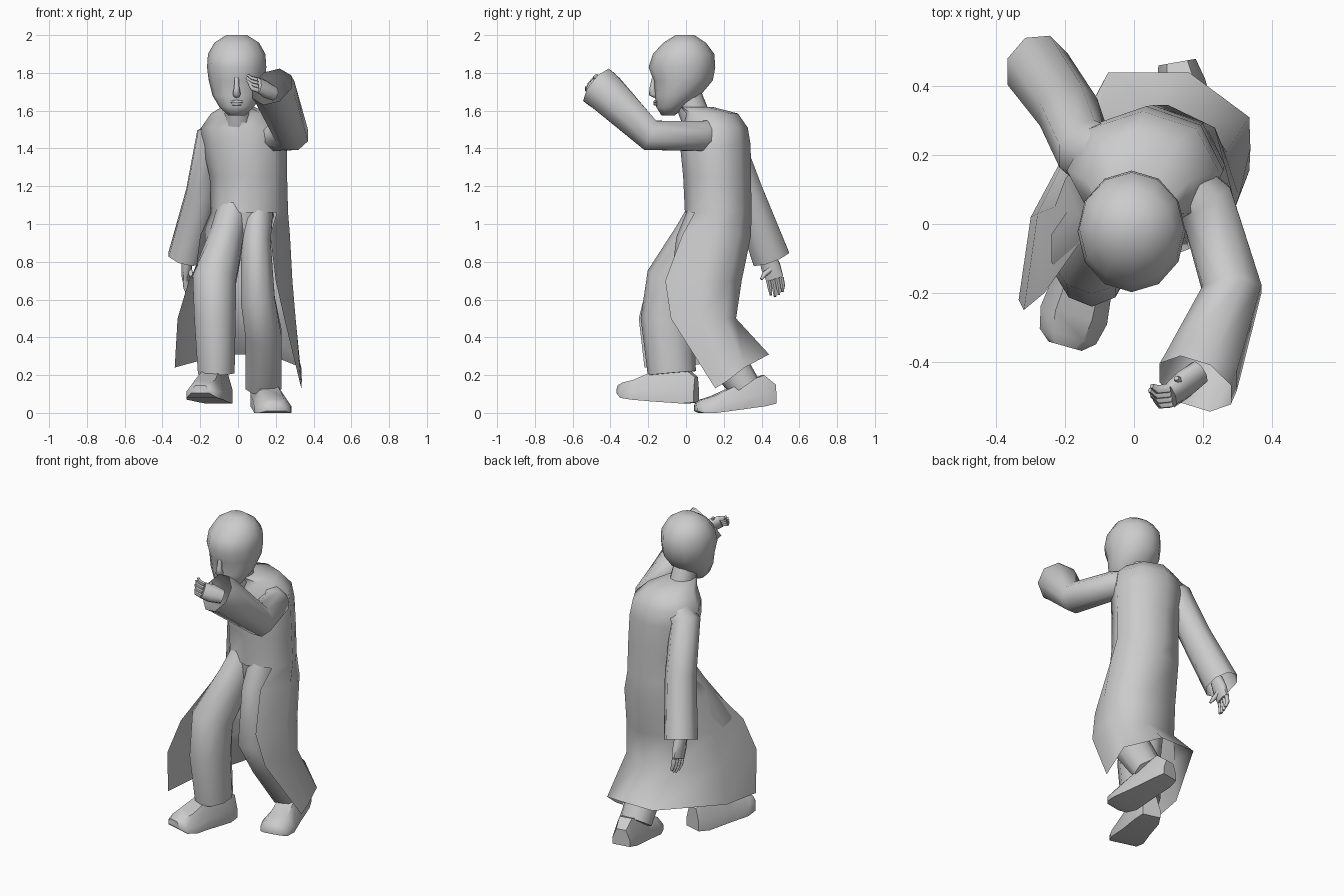
import bpy, bmesh, math
from mathutils import Vector as V

if "Cube" in bpy.data.objects:
    bpy.data.objects.remove(bpy.data.objects["Cube"])


def finish(name, bm, angle=45):
    """Turn a bmesh into a named, smooth-shaded object."""
    bmesh.ops.remove_doubles(bm, verts=bm.verts, dist=.0005)
    bmesh.ops.recalc_face_normals(bm, faces=bm.faces)
    me = bpy.data.meshes.new(name)
    bm.to_mesh(me)
    bm.free()
    ob = bpy.data.objects.new(name, me)
    bpy.context.collection.objects.link(ob)
    bpy.ops.object.select_all(action='DESELECT')
    bpy.context.view_layer.objects.active = ob
    ob.select_set(True)
    bpy.ops.object.shade_smooth_by_angle(angle=math.radians(angle))
    return ob


def loft(bm, rings, closed=True, caps=(True, True)):
    """Skin a list of point rings."""
    rows = [[bm.verts.new(p) for p in r] for r in rings]
    n = len(rows[0])
    for a, b in zip(rows, rows[1:]):
        for i in range(n if closed else n - 1):
            j = (i + 1) % n
            bm.faces.new((a[i], a[j], b[j], b[i]))
    if caps[0]:
        bm.faces.new(rows[0])
    if caps[1]:
        bm.faces.new(rows[-1])


def tube(bm, stations, n=8, ref=(1, 0, 0), caps=(True, True)):
    """Tube through (centre, (radius_u, radius_v)) stations."""
    pts = [V(s[0]) for s in stations]
    rings = []
    for i, (p, (_, (ru, rv))) in enumerate(zip(pts, stations)):
        d0 = (p - pts[max(i - 1, 0)]).normalized()
        d1 = (pts[min(i + 1, len(pts) - 1)] - p).normalized()
        t = (d0 + d1).normalized()
        u = (V(ref) - t * V(ref).dot(t)).normalized()
        w = t.cross(u)
        ang = [2 * math.pi * (k + .5) / n for k in range(n)]
        rings.append([p + u * ru * math.cos(a) + w * rv * math.sin(a) for a in ang])
    loft(bm, rings, caps=caps)


def ellipse(cx, cy, z, rx, ry, n=12):
    return [(cx + rx * math.sin(2 * math.pi * k / n),
             cy - ry * math.cos(2 * math.pi * k / n), z) for k in range(n)]


# head: rings given as z, front y, back y, half width
bm = bmesh.new()
head = [(1.575, -.13, -.06, .045), (1.62, -.158, .0, .092), (1.68, -.165, .075, .128),
        (1.76, -.172, .142, .148), (1.83, -.198, .155, .157), (1.90, -.175, .15, .152),
        (1.96, -.12, .105, .118), (2.0, -.055, .045, .055)]
loft(bm, [ellipse(-.007, (f + b) / 2, z, w, (b - f) / 2) for z, f, b, w in head])
finish("head", bm, 60)

# nose and lips
bm = bmesh.new()
tube(bm, [((-.007, -.17, 1.775), (.012, .01)), ((-.007, -.177, 1.72), (.016, .016)),
          ((-.007, -.176, 1.69), (.024, .022)), ((-.007, -.16, 1.675), (.015, .01))], 6)
finish("nose", bm, 70)
bm = bmesh.new()
for z, w in ((1.647, .03), (1.635, .025)):
    tube(bm, [((-.007 + s * w, -.152 - .013 * (s == 0), z), (.008, .006 + .003 * (s == 0)))
              for s in (-1, 0, 1)], 6, ref=(0, 1, 0))
finish("lips", bm, 70)

# neck
bm = bmesh.new()
tube(bm, [((0, .06, 1.54), (.075, .08)), ((-.005, 0, 1.7), (.07, .075))], 10)
finish("neck", bm)

# coat: closed eight-sided body ...
bm = bmesh.new()
torso = [(.06, .17, 1.06, .205, .176), (.055, .165, 1.25, .205, .18), (.035, .155, 1.42, .225, .187),
         (.025, .155, 1.51, .22, .172), (.012, .13, 1.585, .155, .145), (0, .045, 1.62, .085, .095)]
loft(bm, [ellipse(*t, n=8) for t in torso], caps=(False, True))
# ... and a skirt open at the front, from right front edge round the back to left
skirt = [
    (.94, [(-.14, -.03), (-.2, .13), (-.08, .3), (.1, .345), (.235, .28), (.275, .13), (.17, -.02)]),
    (.70, [(-.26, -.2), (-.23, .05), (-.09, .26), (.13, .295), (.255, .23), (.288, .08), (.2, -.11)]),
    (.50, [(-.32, -.25), (-.28, .03), (-.09, .25), (.13, .265), (.27, .21), (.305, .08), (.245, -.08)]),
]
rows = [ellipse(*torso[0], n=8)[:0:-1]] + [[(x, y, z) for x, y in r] for z, r in skirt]
rows.append([(-.335, -.22, .24), (-.3, .02, .25), (-.075, .44, .31), (.16, .44, .31),
             (.335, .31, .24), (.338, .22, .17), (.335, .155, .13)])
loft(bm, rows, closed=False, caps=(False, False))
finish("coat", bm, 60)

# sleeves, open at the cuff
sleeves = {
    "left_sleeve": [((.06, .18, 1.48), (.09, .08)), ((.21, .06, 1.465), (.09, .085)),
                    ((.285, -.19, 1.47), (.092, .09)), ((.195, -.43, 1.70), (.118, .115)),
                    ((.178, -.464, 1.727), (.12, .118))],
    "right_sleeve": [((-.03, .17, 1.51), (.08, .09)), ((-.145, .215, 1.44), (.09, .095)),
                     ((-.19, .325, 1.16), (.092, .093)), ((-.28, .45, .82), (.097, .108))],
}
for name, st in sleeves.items():
    bm = bmesh.new()
    tube(bm, st, 8, caps=(True, False))
    finish(name, bm, 65)

# trouser seat and legs
legs = {
    "trouser_seat": [((.04, .15, 1.06), (.16, .15)), ((.025, .12, .91), (.06, .1))],
    "right_leg": [((-.02, .14, 1.08), (.09, .12)), ((-.06, .06, .93), (.095, .125)),
                  ((-.125, -.075, .71), (.122, .135)), ((-.122, -.1, .5), (.115, .14)),
                  ((-.115, -.075, .21), (.102, .128))],
    "left_leg": [((.105, .14, 1.08), (.085, .12)), ((.095, .07, .9), (.082, .125)),
                 ((.105, .02, .6), (.095, .115)), ((.135, .12, .42), (.1, .115)),
                 ((.135, .31, .14), (.1, .085))],
}
for name, st in legs.items():
    bm = bmesh.new()
    tube(bm, st, 10)
    finish(name, bm, 60)


def shoe(name, heel, toe, stations):
    """Flat-soled shoe: stations are (position 0-1, half width, sole z, top z)."""
    heel, toe = V(heel), V(toe)
    side = (toe - heel).orthogonal().normalized()
    section = [(-1, 0), (-1, .4), (-.55, 1), (.55, 1), (1, .4), (1, 0)]
    b = bmesh.new()
    rings = []
    for t, w, z0, z1 in stations:
        c = heel.lerp(toe, t)
        rings.append([(c.x + side.x * s * w, c.y + side.y * s * w, z0 + (z1 - z0) * h)
                      for s, h in section])
    loft(b, rings)
    finish(name, b, 50)


shoe("right_shoe", (-.085, .055), (-.2, -.355),
     [(0, .055, .055, .19), (.15, .075, .05, .24), (.5, .085, .06, .225),
      (.78, .1, .07, .175), (.93, .085, .08, .16), (1, .05, .105, .145)])
shoe("left_shoe", (.125, .47), (.2, .05),
     [(0, .055, .05, .15), (.15, .072, .035, .2), (.5, .085, .015, .145),
      (.78, .1, 0, .09), (.93, .085, 0, .07), (1, .05, .01, .05)])


def hand(name, wrist, knuckle, spread, bend, tip, thumb, flat):
    """Palm, four bent fingers fanned along 'spread' and a thumb."""
    wrist, knuckle, spread = V(wrist), V(knuckle), V(spread)
    b = bmesh.new()
    mid = wrist.lerp(knuckle, .55)
    tube(b, [(wrist, (.042, .035)), (mid, (.055, flat)), (knuckle, (.05, flat * .8))], 8, ref=spread)
    for i in range(4):
        o = spread * (-.036 + .024 * i)
        k = 1 - .12 * abs(i - 1.3)
        p = [knuckle + o, knuckle + o + V(bend) * k, knuckle + o * .9 + V(tip) * k]
        tube(b, list(zip(p, ((.014, .015), (.013, .014), (.007, .008)))), 6, ref=spread)
    tp = [mid + spread * .03, mid + V(thumb) * .6, mid + V(thumb)]
    tube(b, list(zip(tp, ((.018, .018), (.014, .014), (.007, .007)))), 6, ref=(.3, .9, .2))
    finish(name, b, 60)


# raised and trailing hands
hand("left_hand", (.19, -.43, 1.69), (.105, -.498, 1.735), (.1, -.6, -.75),
     (-.04, -.005, .012), (-.06, .01, .035), (-.02, .02, .06), .034)
hand("right_hand", (-.265, .42, .86), (-.275, .47, .71), (.1, .95, .2),
     (.004, .01, -.05), (.018, .012, -.095), (.035, -.05, -.07), .028)
